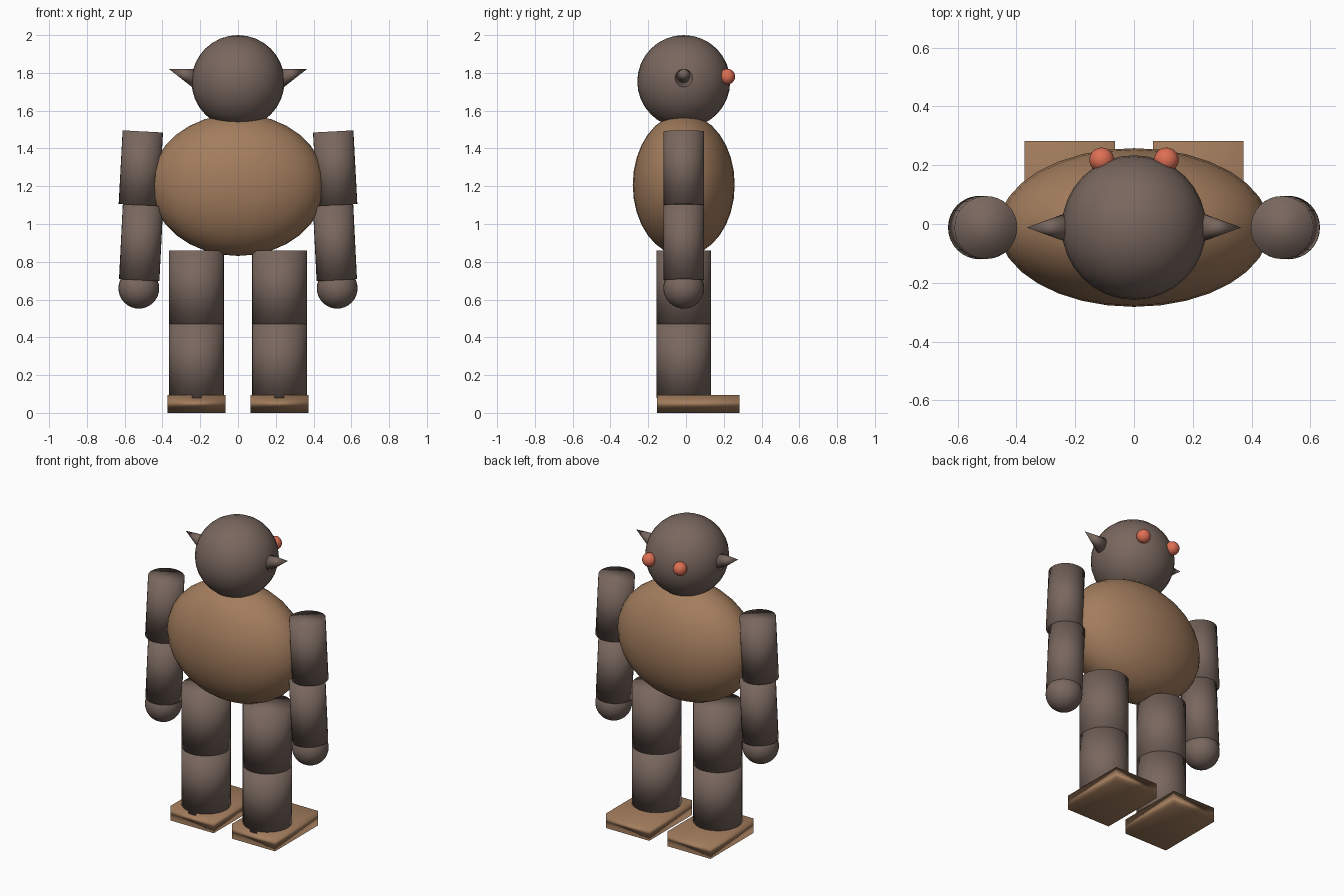
import bpy
from mathutils import Vector

if "Cube" in bpy.data.objects:
    bpy.data.objects.remove(bpy.data.objects["Cube"])

Y = -0.012  # depth of the body's centre line


def material(name, rgb):
    m = bpy.data.materials.new(name)
    m.diffuse_color = (*rgb, 1)
    m.use_nodes = True
    m.node_tree.nodes["Principled BSDF"].inputs["Base Color"].default_value = m.diffuse_color
    return m


FUR = material("grey_brown", (0.19, 0.135, 0.112))
TAN = material("tan", (0.366, 0.205, 0.11))
RED = material("coral_red", (0.73, 0.16, 0.09))


def finish(name, mat):
    ob = bpy.context.object
    ob.name = name
    ob.data.materials.append(mat)
    bpy.ops.object.shade_smooth()
    return ob


def ball(name, mat, centre, radii, segments=32, rings=16):
    bpy.ops.mesh.primitive_uv_sphere_add(segments=segments, ring_count=rings, radius=1, location=centre)
    ob = finish(name, mat)
    ob.scale = radii


def tube(name, mat, bottom, top, r_bottom, r_top):
    """Capped cylinder or cone running between two points."""
    a, b = Vector(bottom), Vector(top)
    bpy.ops.mesh.primitive_cone_add(vertices=32, radius1=r_bottom, radius2=r_top,
                                    depth=(b - a).length, location=(a + b) / 2)
    ob = finish(name, mat)
    ob.rotation_euler = (b - a).to_track_quat('Z', 'Y').to_euler()


# Torso and head
ball("torso", TAN, (0, Y, 1.207), (0.462, 0.27, 0.376))
ball("head", FUR, (0, Y, 1.754), (0.246, 0.246, 0.246))

for side, s in (("left", -1), ("right", 1)):
    # Eyes and pointed ears
    ball(side + "_eye", RED, (s * 0.11, 0.218, 1.78), (0.042, 0.042, 0.042))
    tube(side + "_ear", FUR, (s * 0.228, Y, 1.773), (s * 0.365, Y, 1.82), 0.05, 0)

    # Arms: two slightly tilted segments and a round hand
    tube(side + "_upper_arm", FUR, (s * 0.525, Y, 1.10), (s * 0.504, Y, 1.49), 0.107, 0.107)
    tube(side + "_forearm", FUR, (s * 0.523, Y, 0.703), (s * 0.503, Y, 1.10), 0.107, 0.107)
    ball(side + "_hand", FUR, (s * 0.525, Y, 0.66), (0.108, 0.108, 0.108))

    # Legs: two stacked straight segments
    tube(side + "_thigh", FUR, (s * 0.219, Y, 0.47), (s * 0.219, Y, 0.86), 0.145, 0.145)
    tube(side + "_shin", FUR, (s * 0.219, Y, 0.08), (s * 0.219, Y, 0.47), 0.145, 0.145)

    # Flat slab foot reaching past the toes
    bpy.ops.mesh.primitive_cube_add(size=1, location=(s * 0.219, 0.064, 0.0475))
    finish(side + "_foot", TAN).scale = (0.308, 0.437, 0.095)
